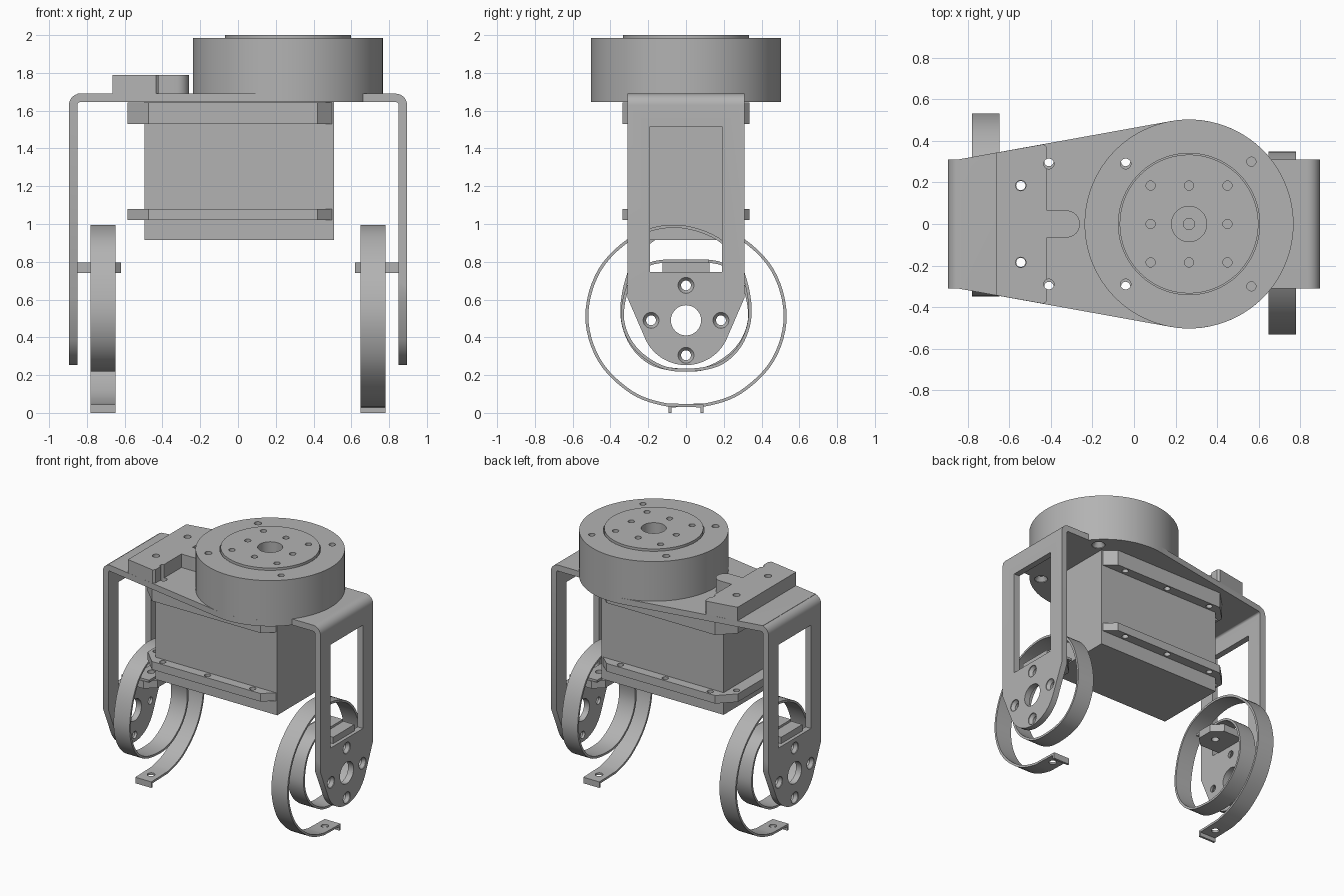
import bpy, bmesh, math
from mathutils import Matrix, Vector

cube = bpy.data.objects.get("Cube")
if cube:
    bpy.data.objects.remove(cube, do_unlink=True)

grey = bpy.data.materials.new("metal_grey")
grey.use_nodes = True
grey.diffuse_color = (0.45, 0.45, 0.45, 1)
grey.node_tree.nodes["Principled BSDF"].inputs["Base Color"].default_value = grey.diffuse_color

DISC_X, DISC_R = 0.265, 0.503
HOLE_Y = 0.29
TO_X = Matrix.Rotation(math.pi / 2, 4, "Y")   # turns +z into +x


def make(name, bm):
    bmesh.ops.recalc_face_normals(bm, faces=bm.faces)
    mesh = bpy.data.meshes.new(name)
    bm.to_mesh(mesh)
    bm.free()
    mesh.materials.append(grey)
    obj = bpy.data.objects.new(name, mesh)
    bpy.context.collection.objects.link(obj)
    return obj


def prism(name, outline, low, high, plane="xy"):
    """Extrude a 2D outline along the axis missing from the plane."""
    place = {"xy": lambda a, b, c: (a, b, c),
             "xz": lambda a, b, c: (a, c, b),
             "yz": lambda a, b, c: (c, a, b)}[plane]
    bm = bmesh.new()
    face = bm.faces.new([bm.verts.new(place(a, b, low)) for a, b in outline])
    grown = bmesh.ops.extrude_face_region(bm, geom=[face])["geom"]
    move = Vector(place(0, 0, high - low))
    bmesh.ops.translate(bm, vec=move, verts=[v for v in grown if isinstance(v, bmesh.types.BMVert)])
    return make(name, bm)


def rect(a0, a1, b0, b1):
    return [(a0, b0), (a1, b0), (a1, b1), (a0, b1)]


def arc(ca, cb, r, start, end, n=16):
    angles = [math.radians(start + (end - start) * i / n) for i in range(n + 1)]
    return [(ca + r * math.cos(t), cb + r * math.sin(t)) for t in angles]


def add_lathe(bm, profile, matrix, n=32):
    """Closed turned solid from (radius, height) pairs."""
    rings = [[bm.verts.new(matrix @ Vector((x, y, h))) for x, y in arc(0, 0, r, 0, 360 - 360 / n, n - 1)]
             for r, h in profile]
    for low, high in zip(rings, rings[1:]):
        for i in range(n):
            j = (i + 1) % n
            bm.faces.new((low[i], low[j], high[j], high[i]))
    bm.faces.new(rings[0][::-1])
    bm.faces.new(rings[-1])


def turned(name, profile, x, y, n=96):
    bm = bmesh.new()
    add_lathe(bm, profile, Matrix.Translation((x, y, 0)), n)
    return make(name, bm)


def combine(obj, other, operation):
    mod = obj.modifiers.new("bool", "BOOLEAN")
    mod.operation, mod.solver, mod.object = operation, "EXACT", other
    bake(obj)
    bpy.data.objects.remove(other, do_unlink=True)


def bake(obj):
    graph = bpy.context.evaluated_depsgraph_get()
    mesh = bpy.data.meshes.new_from_object(obj.evaluated_get(graph))
    obj.modifiers.clear()
    obj.data = mesh


def drill(obj, holes):
    """holes: list of (profile, matrix), none overlapping."""
    bm = bmesh.new()
    for profile, matrix in holes:
        add_lathe(bm, profile, matrix)
    combine(obj, make("cutter", bm), "DIFFERENCE")


def upright(r, low, high, x, y):
    return [(r, low), (r, high)], Matrix.Translation((x, y, 0))


# Bent bracket: U profile trimmed by the leg silhouette
outer = [(-0.895, 0.2)] + arc(-0.835, 1.63, 0.06, 180, 90, 8) + arc(0.835, 1.63, 0.06, 90, 0, 8) + [(0.895, 0.2)]
inner = [(0.85, 0.2)] + arc(0.835, 1.63, 0.015, 0, 90, 8) + arc(-0.835, 1.63, 0.015, 90, 180, 8) + [(-0.85, 0.2)]
bracket = prism("bracket", outer + inner, -0.31, 0.31, "xz")
legs = [(-0.31, 1.8), (-0.31, 0.61)] + arc(0, 0.49, 0.237, 205, 335, 32) + [(0.31, 0.61), (0.31, 1.8)]
combine(bracket, prism("cutter", legs, -1, 1, "yz"), "INTERSECT")
combine(bracket, prism("cutter", rect(-0.19, 0.19, 0.747, 1.515), -1, 1, "yz"), "DIFFERENCE")
flare = [(-0.85, 0.31)] + arc(DISC_X, 0, DISC_R, 100.2, -100.2, 72) + [(-0.85, -0.31)]
combine(bracket, prism("flare", flare, 1.645, 1.69), "UNION")

# Spring shelves folded in from each leg
for side in (-1, 1):
    shelf = [(0.87, -0.125), (0.69, -0.125), (0.62, -0.06), (0.62, 0.06), (0.69, 0.125), (0.87, 0.125)]
    combine(bracket, prism("shelf", [(side * x, y) for x, y in shelf], 0.74, 0.795), "UNION")

# Bracket holes: countersunk leg screws, axle bores, plate holes
holes = []
for side in (-1, 1):
    turn = TO_X if side > 0 else TO_X.inverted()
    holes.append(([(0.08, 0.8), (0.08, 0.95)], Matrix.Translation((0, 0, 0.49)) @ turn))
    for dy, dz in ((0.185, 0), (-0.185, 0), (0, 0.185), (0, -0.185)):
        screw = [(0.026, 0.8), (0.026, 0.868), (0.042, 0.89), (0.042, 0.95)]
        holes.append((screw, Matrix.Translation((0, dy, 0.49 + dz)) @ turn))
    holes.append(upright(0.026, 0.7, 0.85, side * 0.715, 0))
    for x in (-0.41, -0.04):
        holes.append(upright(0.025, 1.6, 1.75, x, side * HOLE_Y))
    holes.append(upright(0.025, 1.6, 1.75, -0.545, side * 0.185))
    holes.append(([(0.045, 1.6), (0.045, 1.65), (0.022, 1.68)], Matrix.Translation((0.565, side * 0.3, 0))))
drill(bracket, holes)

# Round output drive
drive = turned("drive_housing", [(DISC_R, 1.688), (DISC_R, 1.985)], DISC_X, 0)
drill(drive, [upright(0.025, 1.6, 2.1, -0.04, s * HOLE_Y) for s in (-1, 1)]
      + [upright(0.022, 1.85, 2.1, 0.565, s * 0.3) for s in (-1, 1)])
combine(drive, turned("cutter", [(0.34, 1.75), (0.34, 2.1)], DISC_X, 0), "DIFFERENCE")
rotor = turned("drive_rotor", [(0.334, 1.74), (0.334, 2.0)], DISC_X, 0)
holes = [([(0.027, 1.77), (0.027, 1.83), (0.085, 1.83), (0.085, 2.1)], Matrix.Translation((DISC_X, 0, 0)))]
for i in (-1, 0, 1):
    for j in (-1, 0, 1):
        if i or j:
            holes.append(upright(0.022, 1.88, 2.1, DISC_X + i * 0.185, j * 0.185))
drill(rotor, holes)

# Clip block with rounded tongue
half = [(-0.665, 0.343), (-0.435, 0.384), (-0.42, 0.37), (-0.42, 0.065)]
clip = half + arc(-0.325, 0, 0.065, 90, -90) + [(x, -y) for x, y in half[::-1]]
clip_block = prism("clip_block", clip, 1.688, 1.79)
drill(clip_block, [upright(0.025, 1.6, 1.9, x, s * y) for s in (-1, 1)
                   for x, y in ((-0.41, HOLE_Y), (-0.545, 0.185))])

# Motor body with two mounting flanges
body = prism("motor_body", rect(-0.495, 0.508, -0.265, 0.265), 0.915, 1.645)
edge = [(-0.585, 0.225), (-0.475, 0.335), (0.42, 0.335), (0.508, 0.255)]
outline = edge + [(x, -y) for x, y in edge[::-1]]
for name, low, high in (("upper_flange", 1.53, 1.643), ("lower_flange", 1.02, 1.08)):
    flange = prism(name, outline, low, high)
    drill(flange, [upright(0.022, 0.9, 1.8, x, s * y) for s in (-1, 1)
                   for x, y in ((-0.41, 0.3), (-0.04, 0.3), (0.33, 0.3), (-0.545, 0.185))])

# Spiral leaf springs, one the half-turn copy of the other
KNOTS = [(-0.1, 0.042), (-0.29, 0.11), (-0.46, 0.28), (-0.525, 0.515), (-0.455, 0.76), (-0.27, 0.935),
         (-0.05, 0.988), (0.17, 0.92), (0.29, 0.77), (0.34, 0.55), (0.3, 0.38), (0.19, 0.265), (0.03, 0.227),
         (-0.13, 0.245), (-0.27, 0.345), (-0.335, 0.49), (-0.31, 0.66), (-0.23, 0.765), (-0.12, 0.803)]


def smooth_path(start, knots, end, steps=6):
    pts = [Vector(p) for p in [start] + knots + [end]]
    path = []
    for a, b, c, d in zip(pts, pts[1:], pts[2:], pts[3:]):
        for i in range(steps):
            t = i / steps
            path.append(b + (c - a) * (t / 2) + (2 * a - 5 * b + 4 * c - d) * (t * t / 2)
                        + (3 * b - a - 3 * c + d) * (t ** 3 / 2))
    return path + [pts[-2]]


path = [(0.085, 0), (0.085, 0.037)] + smooth_path((0.08, 0.037), KNOTS, (0.12, 0.803)) + [(0.12, 0.803)]
for name, side in (("left_spring", 1), ("right_spring", -1)):
    bm = bmesh.new()
    pairs = [[bm.verts.new((side * x, side * y, z)) for x in (0.648, 0.78)] for y, z in path]
    for (a, b), (c, d) in zip(pairs, pairs[1:]):
        bm.faces.new((a, b, d, c))
    spring = make(name, bm)
    solid = spring.modifiers.new("thickness", "SOLIDIFY")
    solid.thickness, solid.offset, solid.use_even_offset = 0.016, 0, True
    bake(spring)
    drill(spring, [upright(0.026, -0.05, 0.1, side * 0.715, 0), upright(0.026, 0.7, 0.9, side * 0.715, 0)])

# Smooth the round surfaces, keep edges crisp
bpy.ops.object.select_all(action="DESELECT")
for obj in bpy.context.collection.objects:
    if obj.type == "MESH" and grey.name in obj.data.materials:
        obj.select_set(True)
        bpy.context.view_layer.objects.active = obj
bpy.ops.object.shade_smooth_by_angle(angle=math.radians(30))
